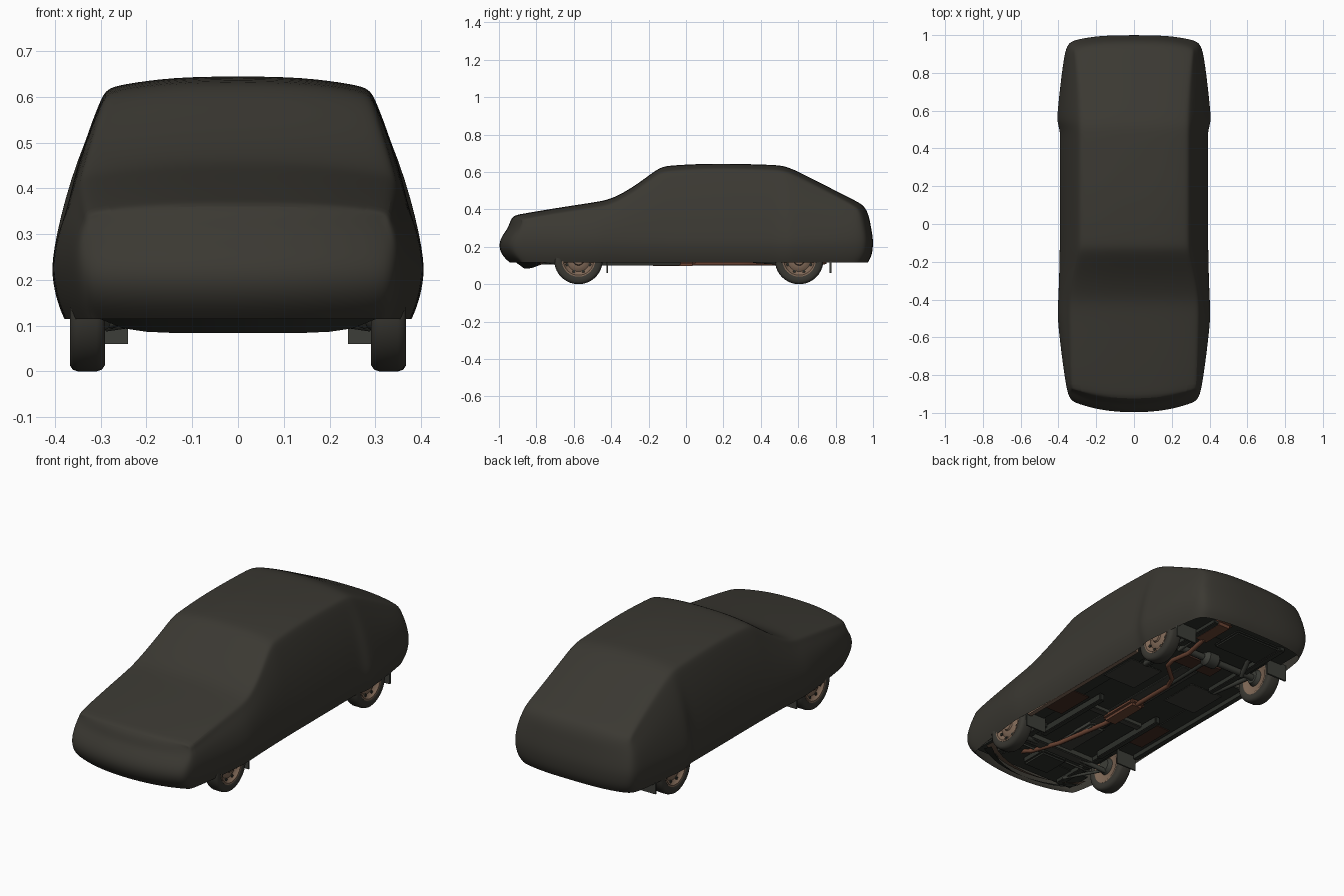
import bpy, bmesh, math

if "Cube" in bpy.data.objects:
    bpy.data.objects.remove(bpy.data.objects["Cube"])

def mat(name, r, g, b):
    m = bpy.data.materials.new(name)
    m.diffuse_color = (r, g, b, 1)
    m.use_nodes = True
    m.node_tree.nodes["Principled BSDF"].inputs["Base Color"].default_value = m.diffuse_color
    return m

COVER = mat("dark olive cloth", .043, .040, .032)
TYRE = mat("tyre rubber", .040, .038, .031)
RIM = mat("rusty tan wheel", .215, .140, .095)
RUST = mat("rust brown", .150, .058, .033)
FLOOR = mat("underbody black", .026, .028, .023)
FRAME = mat("frame grey", .046, .048, .040)
PATCH = mat("dark rust floor", .060, .026, .017)

def finish(name, bm, material, smooth=None):
    me = bpy.data.meshes.new(name)
    bmesh.ops.recalc_face_normals(bm, faces=bm.faces)
    bm.to_mesh(me)
    bm.free()
    ob = bpy.data.objects.new(name, me)
    bpy.context.collection.objects.link(ob)
    me.materials.append(material)
    if smooth:
        bpy.ops.object.select_all(action='DESELECT')
        ob.select_set(True)
        bpy.context.view_layer.objects.active = ob
        bpy.ops.object.shade_smooth_by_angle(angle=math.radians(smooth))
    return ob

def box(name, x0, x1, y0, y1, z0, z1, material, bevel=0):
    bm = bmesh.new()
    bmesh.ops.create_cube(bm, size=1)
    for v in bm.verts:
        v.co = ((x0+x1)/2 + v.co.x*(x1-x0), (y0+y1)/2 + v.co.y*(y1-y0), (z0+z1)/2 + v.co.z*(z1-z0))
    if bevel:
        bmesh.ops.bevel(bm, geom=bm.edges[:], offset=bevel, segments=2, affect='EDGES')
    return finish(name, bm, material)

def lathe(name, profile, loc, material, side=1, n=32, caps=True):
    """Turn (axial, radius) points around the x axis."""
    bm = bmesh.new()
    rings = []
    for a, r in profile:
        ring = []
        for i in range(n):
            t = 2*math.pi*i/n
            ring.append(bm.verts.new((loc[0]+a*side, loc[1]+r*math.cos(t), loc[2]+r*math.sin(t))))
        rings.append(ring)
    for A, B in zip(rings, rings[1:]):
        for i in range(n):
            bm.faces.new((A[i], A[(i+1) % n], B[(i+1) % n], B[i]))
    if caps:
        for ring in (rings[0], rings[-1]):
            bm.faces.new(ring)
    return finish(name, bm, material, 40)

def pipe(name, pts, radius, material):
    cu = bpy.data.curves.new(name, 'CURVE')
    cu.dimensions = '3D'
    cu.bevel_depth = radius
    cu.bevel_resolution = 2
    cu.use_fill_caps = True
    sp = cu.splines.new('POLY')
    sp.points.add(len(pts)-1)
    for p, co in zip(sp.points, pts):
        p.co = (*co, 1)
    cu.materials.append(material)
    ob = bpy.data.objects.new(name, cu)
    bpy.context.collection.objects.link(ob)

def lerp(table, t):
    for (a, u), (b, v) in zip(table, table[1:]):
        if t <= b:
            return u + (v-u)*max(0, (t-a)/(b-a))
    return table[-1][1]

# --- Cloth cover: open-bottomed box grid shaped by stations (y, top z, top half width, widest half width)
stations = [(-.92, .368, .322, .340), (-.88, .376, .335, .358), (-.70, .407, .338, .384), (-.50, .437, .342, .407),
            (-.43, .449, .342, .404), (-.37, .470, .338, .401), (-.28, .522, .322, .398), (-.20, .581, .302, .396),
            (-.135, .628, .288, .395), (-.08, .636, .286, .394), (.15, .648, .286, .394), (.42, .640, .286, .394),
            (.495, .637, .286, .392), (.54, .628, .286, .410), (.60, .603, .287, .406), (.75, .526, .297, .390),
            (.90, .449, .312, .370), (.945, .425, .316, .352)]
nose = [(.12, -.945), (.15, -.985), (.19, -1.006), (.24, -1.004), (.275, -.968), (.36, -.932)]
tail = [(.12, .972), (.16, 1.0), (.25, 1.0), (.38, .975), (.42, .95)]
cols = [-1, -.9, -.5, 0, .5, .9, 1]
NJ, NK = len(stations), 7

def cover_point(i, j, k):
    y, zt, wt, wm = stations[j]
    f, zs = cols[i], zt-.028
    rows = [(wt, zs), (wt+(wm-wt)*.14, zs-.022), (wt+(wm-wt)*.68, (zs+.25)/2), (wm, .25),
            (wm-.002, .20), (wm-.013, .15), (wm-.028, .115)]
    w, z = rows[k]
    if k == 0:
        z = zt - .028*f**4
    if j == 0:
        y = lerp(nose, z) + .045*f*f + .025*f**6
    if j == NJ-1:
        y = lerp(tail, z) - .045*f**6
    return (f*w, y, z)

bm = bmesh.new()
grid = {}
def vert(*key):
    if key not in grid:
        grid[key] = bm.verts.new(cover_point(*key))
    return grid[key]
def quad(*keys):
    bm.faces.new([vert(*q) for q in keys])
for j in range(NJ-1):
    for i in range(6):
        quad((i, j, 0), (i+1, j, 0), (i+1, j+1, 0), (i, j+1, 0))
    for k in range(NK-1):
        for i in (0, 6):
            quad((i, j, k), (i, j+1, k), (i, j+1, k+1), (i, j, k+1))
for k in range(NK-1):
    for i in range(6):
        for j in (0, NJ-1):
            quad((i, j, k), (i+1, j, k), (i+1, j, k+1), (i, j, k+1))
cover = finish("car_cover", bm, COVER, 60)
sub = cover.modifiers.new("smooth", 'SUBSURF')
sub.levels = sub.render_levels = 2

# --- Wheels, flaps and side underbody parts, both sides
tyre_profile = [(-.032, .086), (-.038, .098), (-.038, .117), (-.032, .126), (-.020, .130),
                (.020, .130), (.032, .126), (.038, .117), (.038, .098), (.032, .086)]
rim_profile = [(-.028, .02), (-.028, .074), (-.034, .082), (-.034, .090), (.035, .090), (.034, .082), (.024, .076),
               (.016, .062), (.026, .045), (.026, .030), (.034, .026), (.034, .008)]
for s, tag in ((1, "right"), (-1, "left")):
    for y, end in ((-.575, "front"), (.605, "rear")):
        c = (s*.329, y, .130)
        lathe(f"{end}_{tag}_tyre", tyre_profile, c, TYRE, s, 40, False)
        lathe(f"{end}_{tag}_rim", rim_profile, c, RIM, s)
        lathe(f"{end}_{tag}_brake_drum", [(-.050, .035), (-.028, .045)], c, FRAME, s, 20)
        for h in range(8):  # vent holes around the rim
            t = (h+.5)*math.pi/4
            p = (c[0]+s*.020, y+.066*math.cos(t), .13+.066*math.sin(t))
            lathe(f"{end}_{tag}_vent", [(-.003, .008), (.003, .008)], p, FLOOR, s, 10)
    def sbox(name, a, b, *rest):
        box(f"{tag}_{name}", min(s*a, s*b), max(s*a, s*b), *rest)
    sbox("front_mud_flap", .24, .362, -.426, -.418, .06, .15, FRAME)
    sbox("rear_mud_flap", .24, .362, .767, .777, .06, .15, FRAME)
    sbox("side_floor", .25, .362, -.42, .45, .140, .150, FLOOR)
    sbox("sill", .340, .364, -.41, .44, .116, .145, RIM if s > 0 else FLOOR)
    sbox("floor_rail", .17, .20, -.50, -.03, .099, .140, FLOOR, .004)
    sbox("front_rail", .20, .235, -.86, -.45, .118, .150, FLOOR, .004)
    sbox("rear_rail", .20, .235, .35, .92, .118, .150, FLOOR, .004)
    sbox("front_footwell", .215, .32, -.32, -.10, .136, .141, PATCH)
    sbox("rear_footwell", .10, .30, .12, .34, .136, .141, FRAME, .001)
    pipe(f"{tag}_front_arm", [(s*.12, -.60, .125), (s*.29, -.575, .10)], .013, FRAME)
    pipe(f"{tag}_strut_rod", [(s*.28, -.575, .10), (s*.20, -.80, .125)], .008, FRAME)
    pipe(f"{tag}_trailing_arm", [(s*.23, .36, .125), (s*.25, .605, .11)], .012, FRAME)
    pipe(f"{tag}_rear_damper", [(s*.21, .60, .11), (s*.17, .72, .16)], .013, FRAME)

# --- Floor and underbody
box("main_floor", -.27, .27, -.86, .90, .145, .155, FLOOR)
box("front_floor", -.31, .31, -.88, -.74, .140, .150, FLOOR)
box("rear_floor", -.325, .325, .78, .945, .140, .150, FLOOR)
box("tunnel", -.05, .05, -.42, .45, .135, .146, FRAME, .003)
box("cross_member", -.24, .24, -.63, -.57, .112, .148, FRAME, .005)
box("gearbox_support", -.17, .17, -.18, -.14, .120, .146, FRAME, .004)
box("oil_pan", -.09, .07, -.80, -.64, .105, .150, FLOOR, .01)
box("gearbox", -.05, .05, -.56, -.28, .114, .150, FRAME, .012)
box("fuel_tank", -.22, .07, .72, .91, .125, .148, FLOOR, .008)
box("rear_seat_pan", -.12, .12, .46, .55, .136, .146, PATCH)

# --- Rear axle and drive shaft
pipe("rear_axle", [(-.29, .605, .125), (.29, .605, .125)], .018, FRAME)
lathe("differential", [(-.05, .02), (-.03, .042), (.03, .042), (.05, .02)], (0, .605, .128), FRAME, 1, 16)
pipe("drive_shaft", [(-.02, -.28, .128), (0, .57, .128)], .010, FLOOR)
pipe("steering_link", [(-.27, -.66, .12), (.27, -.66, .12)], .006, FRAME)

# --- Exhaust
pipe("exhaust_pipe", [(.11, -.76, .15), (.11, -.68, .117), (.06, -.52, .112), (.01, -.22, .112), (.01, .28, .112),
                      (.04, .35, .112), (.145, .44, .112), (.16, .50, .112), (.155, .62, .102), (.165, .75, .120)], .012, RUST)
box("middle_muffler", -.035, .055, -.19, .05, .098, .138, RUST, .014)
box("rear_muffler", .12, .225, .72, .94, .117, .165, RUST, .018)

# --- Front valance and the bumper edge behind it
def valance(name, y0, wide, low, high, material):
    bm = bmesh.new()
    prev = None
    for i in range(13):
        f = i/6-1
        y = y0 + .09*f*f
        a = bm.verts.new((f*wide, y, low+.03*f**6))
        b = bm.verts.new((f*wide, y-.06, high))
        if prev:
            bm.faces.new((prev[0], a, b, prev[1]))
        prev = (a, b)
    finish(name, bm, material, 40)
valance("front_valance", -.865, .30, .084, .128, FLOOR)
valance("bumper_edge", -.835, .31, .095, .130, RIM)
